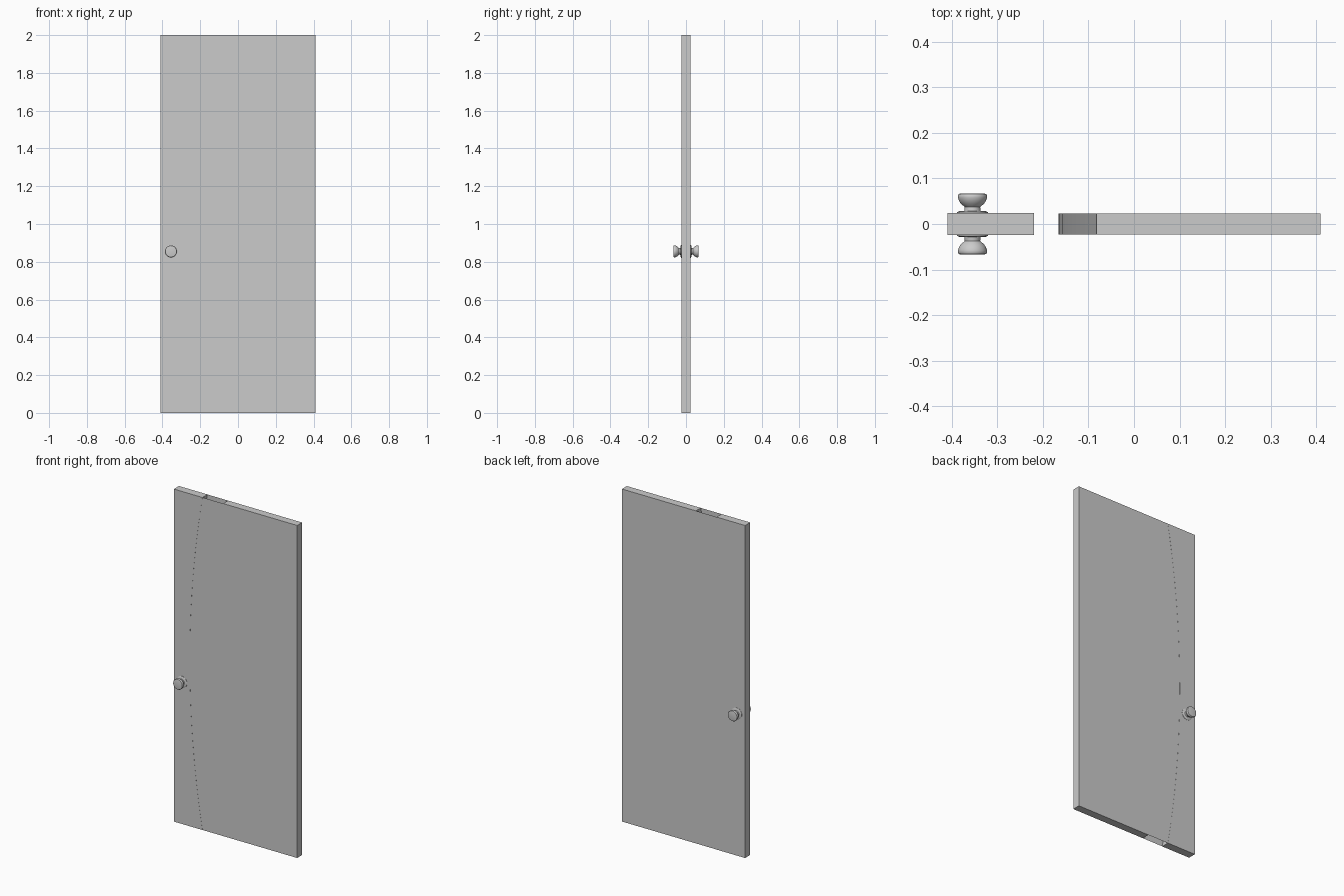
import bpy, bmesh, math

if "Cube" in bpy.data.objects:
    bpy.data.objects.remove(bpy.data.objects["Cube"])

HX, HY, H = 0.41, 0.024, 2.0      # half width, half thickness, height
SEGS = 24
SAG = 0.084                       # how far the curves bow to the left


def arc(x_end):
    """Circular arc from z=0 to z=H, ends at x_end, bowing towards -x."""
    r = (SAG ** 2 + (H / 2) ** 2) / (2 * SAG)
    a = math.asin(H / 2 / r)
    pts = []
    for i in range(SEGS + 1):
        t = -a + 2 * a * i / SEGS
        pts.append((x_end - r * (math.cos(t) - math.cos(a)), H / 2 + r * math.sin(t)))
    return pts


def finish(bm, name):
    me = bpy.data.meshes.new(name)
    bm.to_mesh(me)
    bm.free()
    ob = bpy.data.objects.new(name, me)
    bpy.context.collection.objects.link(ob)
    return ob


def slab(name, left, right, hy, capped=True):
    """Panel between two edges given as matching (x, z) lists, cross-section by rows."""
    bm = bmesh.new()
    rows = [[bm.verts.new((l[0], -hy, l[1])), bm.verts.new((r[0], -hy, r[1])),
             bm.verts.new((r[0], hy, r[1])), bm.verts.new((l[0], hy, l[1]))]
            for l, r in zip(left, right)]
    sides = range(4) if capped else (0, 2)     # uncapped: front and back skins only
    for a, b in zip(rows, rows[1:]):
        for k in sides:
            n = (k + 1) % 4
            bm.faces.new((a[k], a[n], b[n], b[k]))
    if capped:
        bm.faces.new(rows[0][::-1])
        bm.faces.new(rows[-1])
    return finish(bm, name)


def straight(x, ref):
    return [(x, p[1]) for p in ref]


# Door leaf: lock side, curved hollow insert, hinge side
seam, inner = arc(-0.22), arc(-0.082)
slab("lock_side_panel", straight(-HX, seam), seam, HY)
slab("curved_insert", seam, inner, HY - 0.0006, capped=False)
slab("hinge_side_panel", inner, straight(HX, inner), HY - 0.0006)


# Knobs: (radius, distance from door centre) profile turned about the y axis
PROFILE = [(0, 0.022), (0.034, 0.022), (0.034, 0.026), (0.030, 0.028), (0.018, 0.029),
           (0.017, 0.037), (0.020, 0.040), (0.026, 0.045), (0.030, 0.052),
           (0.032, 0.058), (0.032, 0.063), (0.030, 0.066), (0.026, 0.067), (0, 0.067)]


def knob(name, side, n=32):
    bm = bmesh.new()
    rings = []
    for r, d in PROFILE:
        count = n if r else 1
        rings.append([bm.verts.new((r * math.cos(2 * math.pi * i / n), side * d,
                                    r * math.sin(2 * math.pi * i / n)))
                      for i in range(count)])
    for a, b in zip(rings, rings[1:]):
        for i in range(n):
            j = (i + 1) % n
            f = [a[i % len(a)], a[j % len(a)], b[j % len(b)], b[i % len(b)]]
            bm.faces.new(list(dict.fromkeys(f)))
    bmesh.ops.recalc_face_normals(bm, faces=bm.faces)
    ob = finish(bm, name)
    ob.location = (-0.355, 0, 0.855)
    bpy.ops.object.select_all(action='DESELECT')
    ob.select_set(True)
    bpy.context.view_layer.objects.active = ob
    bpy.ops.object.shade_smooth_by_angle(angle=math.radians(40))


knob("front_knob", -1)
knob("back_knob", 1)
